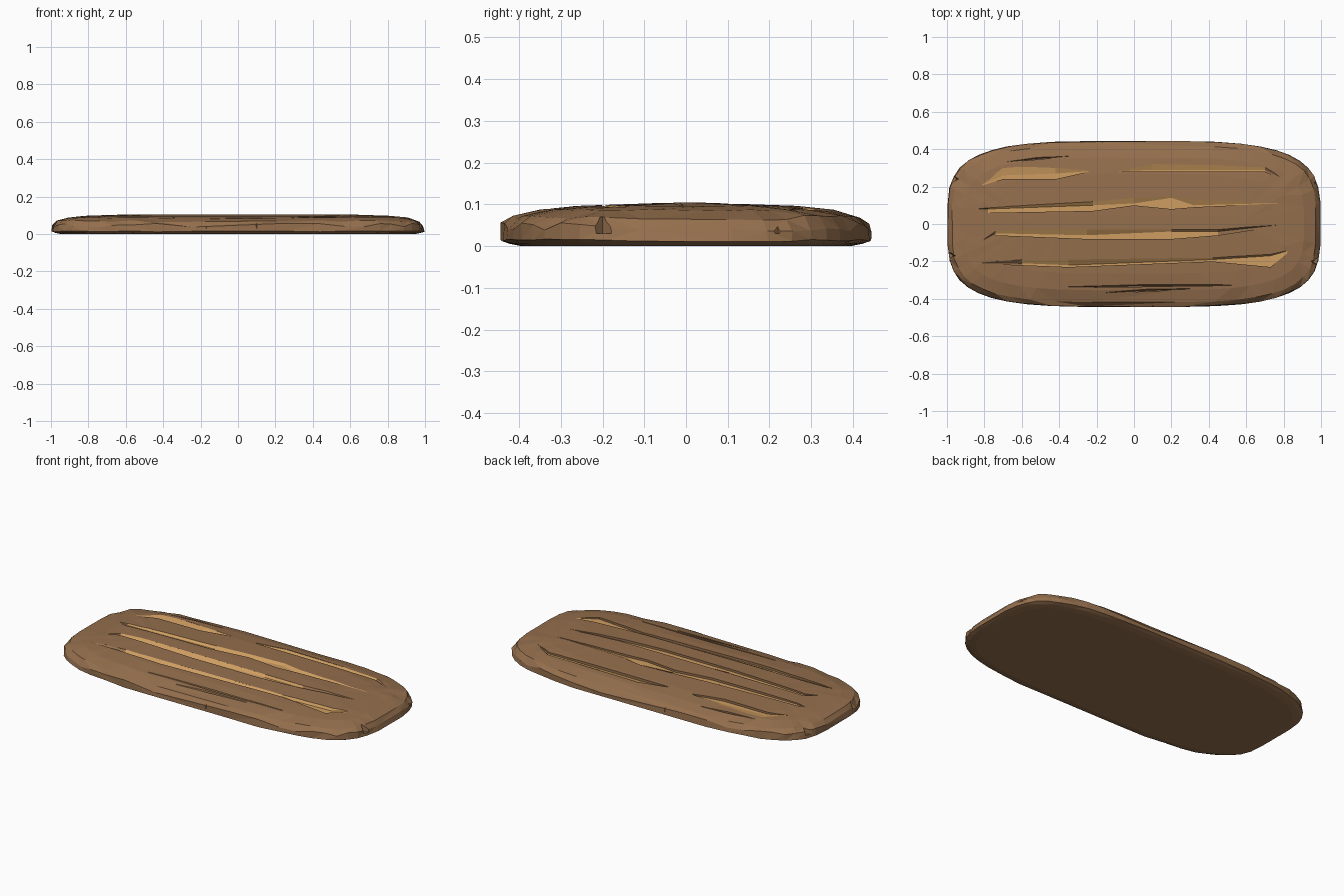
import bpy, bmesh, math, random
from mathutils import Vector

random.seed(4)
if "Cube" in bpy.data.objects:
    bpy.data.objects.remove(bpy.data.objects["Cube"])


def material(name, rgb):
    m = bpy.data.materials.new(name)
    m.use_nodes = True
    m.diffuse_color = (*rgb, 1)
    bsdf = next(n for n in m.node_tree.nodes if n.type == 'BSDF_PRINCIPLED')
    bsdf.inputs["Base Color"].default_value = (*rgb, 1)
    return m


BARK, GRAIN = 0, 1
MATERIALS = [material("bark brown", (0.30, 0.16, 0.075)),
             material("pale grain", (0.62, 0.34, 0.12))]
HALF_LENGTH, HALF_WIDTH = 1, 0.445


def make_object(name, bm):
    bmesh.ops.recalc_face_normals(bm, faces=bm.faces)
    mesh = bpy.data.meshes.new(name)
    bm.to_mesh(mesh)
    bm.free()
    obj = bpy.data.objects.new(name, mesh)
    bpy.context.collection.objects.link(obj)
    for m in MATERIALS:
        mesh.materials.append(m)
    return obj


def loft(bm, rings, colour=lambda ring, side: BARK):
    """Closed skin through rings of equal point count."""
    loops = [[bm.verts.new(p) for p in ring] for ring in rings]
    count = len(loops[0])
    for i, (lower, upper) in enumerate(zip(loops, loops[1:])):
        for k in range(count):
            j = (k + 1) % count
            face = bm.faces.new((lower[k], lower[j], upper[j], upper[k]))
            face.material_index = colour(i, k)
    bm.faces.new(loops[0])
    bm.faces.new(loops[-1])


# Plank body: rounded outline stepped inward up to a gentle crown
def rounded(value):
    return math.copysign(abs(value) ** 0.53, value)


def outline(inset, z, wobble, count=44):
    points = []
    for k in range(count):
        angle = math.tau * (k + 0.5) / count
        scale = 1 - random.uniform(0, wobble)
        points.append(Vector((
            rounded(math.cos(angle)) * (HALF_LENGTH - inset) * scale,
            rounded(math.sin(angle)) * (HALF_WIDTH - inset) * scale,
            z + random.uniform(-wobble, wobble))))
    return points


PROFILE = [(0.05, 0, 0), (0.02, 0.006, 0), (0, 0.014, 0.003), (0, 0.045, 0.012),
           (0.025, 0.068, 0.006), (0.09, 0.086, 0.002), (0.18, 0.096, 0.001),
           (0.4, 0.104, 0)]
body = bmesh.new()
loft(body, [outline(*step) for step in PROFILE])
bmesh.ops.triangulate(body, faces=body.faces)
plank = make_object("plank", body)


# Grooves: a flat floor with a sloped wall on its far side, tapering to tips
def crown(y):
    return 0.103 - 0.15 * y * y


cutter = bmesh.new()
TOP = 0.15


def groove(start, end, *stations):
    """Each station gives x, south edge, floor width and wall width."""
    tips = [(x, y, 0.002, 0.003) for x, y in (start, end)]
    rows = [tips[0], *stations, tips[1]]
    rings = []
    for row in rows:
        x, south, floor, wall = row
        depth = 0.004 if row in tips else 0.012
        middle = south + floor
        north = middle + wall
        low = crown(south) - depth
        rings.append([(x, south, TOP), (x, south, low), (x, middle, low),
                      (x, north, crown(north) + 0.001), (x, north, TOP)])

    def grain(i, side):
        width = sum(floor + wall for _, _, floor, wall in rows[i:i + 2]) / 2
        return GRAIN if side in (BARK + 1, BARK + 2) and width > 0.021 else BARK

    loft(cutter, rings, grain)


groove((-.83, .2), (-.24, .28), (-.7, .24, .02, .05), (-.42, .24, .03, .03))
groove((-.08, .28), (.86, .21), (.1, .28, .01, .03), (.7, .28, .01, .02))
groove((-.86, .08), (.77, .11), (-.78, .06, .02, .01), (-.22, .07, .03, .02),
       (0, .1, .01, .03), (.2, .08, .06, .01), (.32, .09, .01, .03))
groove((-.83, -.1), (.84, 0), (-.74, -.06, .01, .02), (-.25, -.08, .02, .03),
       (.2, -.08, .04, .01), (.45, -.06, .02, .01))
groove((-.87, -.21), (.84, -.14), (-.6, -.22, .01, .02), (-.35, -.23, .01, .03),
       (.42, -.2, .01, .01), (.73, -.23, .06, .01))


# Thin cracks along the grain
def crack(start, end):
    middle = (Vector(start) + Vector(end)) / 2
    groove(start, end, (*middle, 0.004, 0.008))


crack((-.35, -.34), (.52, -.33))
crack((-.15, -.37), (.3, -.35))
crack((-.68, .33), (-.35, .36))
crack((.74, .38), (.86, .29))


# Edge chips: wedges biting into the rim and widening upward
def chip(x, y, size=0.035):
    at_end = abs(x) > 0.9
    inward = Vector((-x, 0, 0) if at_end else (0, -y, 0)).normalized()
    side = Vector((-inward.y, inward.x, 0)) * size
    rings = []
    for z, reach in ((0.03, 0.1), (TOP, 1)):
        rim = Vector((x, y, z))
        outer = rim - inward * 0.04
        rings.append([outer - side, outer + side, rim + inward * size * reach])
    loft(cutter, rings)


for x in (-.17, .48):
    chip(x, HALF_WIDTH)
for x in (-.17, .1, .4):
    chip(x, -HALF_WIDTH)
for x, y in ((.97, .22), (.96, -.2), (-.97, -.17), (-.95, .24), (.83, .39)):
    chip(x, y)

# Carve the plank and discard the tool
tool = make_object("groove_cutter", cutter)
tool.hide_render = True
cut = plank.modifiers.new("carve", 'BOOLEAN')
cut.operation, cut.solver, cut.object = 'DIFFERENCE', 'EXACT', tool
cut.use_self = True
bpy.context.view_layer.objects.active = plank
bpy.ops.object.modifier_apply(modifier=cut.name)
bpy.data.objects.remove(tool)
